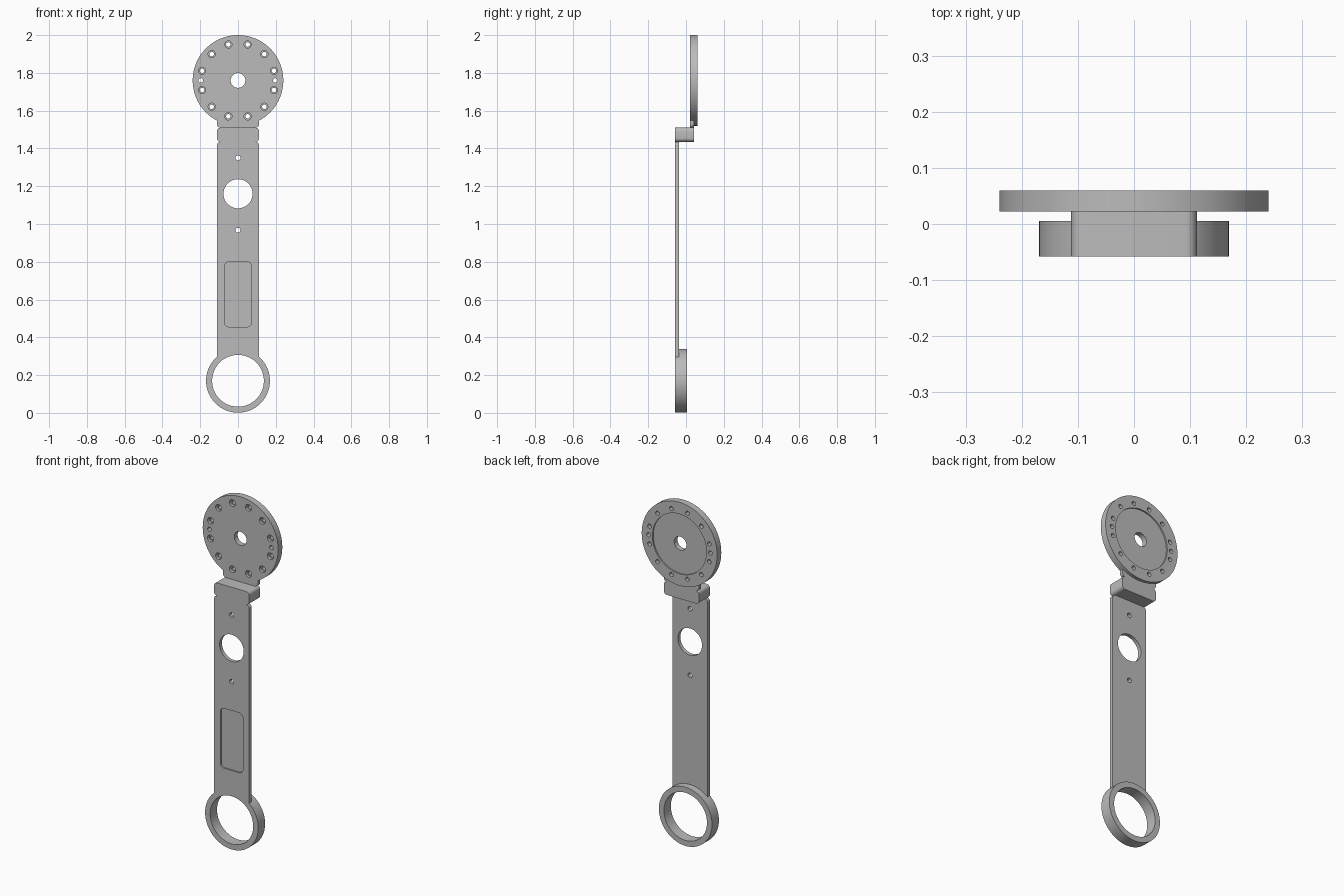
import bpy, bmesh
from math import sin, cos, pi, radians

if "Cube" in bpy.data.objects:
    bpy.data.objects.remove(bpy.data.objects["Cube"])

grey = bpy.data.materials.new("plain grey")
grey.use_nodes = True
grey.diffuse_color = (0.5, 0.5, 0.5, 1)
grey.node_tree.nodes["Principled BSDF"].inputs["Base Color"].default_value = (0.5, 0.5, 0.5, 1)

FRONT, BACK = -0.058, 0.06
DISC_Z, DISC_FRONT = 1.76, 0.022
RING_Z = 0.17
HALF = 0.112


def circle(x, z, r, n=32):
    return [(x + r * cos(2 * pi * i / n), z + r * sin(2 * pi * i / n)) for i in range(n)]


def rounded(half, z0, z1, r_low, r_high, steps=6):
    """Rectangle outline with separate bottom and top corner radii."""
    pts = []
    corners = [(1, z0, r_low, -90), (1, z1, r_high, 0), (-1, z1, r_high, 90), (-1, z0, r_low, 180)]
    for side, z, r, start in corners:
        if r == 0:
            pts.append((side * half, z))
            continue
        cx, cz = side * (half - r), z + (r if z == z0 else -r)
        for i in range(steps + 1):
            a = radians(start + 90 * i / steps)
            pts.append((cx + r * cos(a), cz + r * sin(a)))
    return pts


def prism(name, outlines, y0, y1):
    """Extrude flat outlines in the xz plane from y0 to y1."""
    bm = bmesh.new()
    for pts in outlines:
        face = bm.faces.new([bm.verts.new((x, y0, z)) for x, z in pts])
        ext = bmesh.ops.extrude_face_region(bm, geom=[face])
        for v in ext["geom"]:
            if isinstance(v, bmesh.types.BMVert):
                v.co.y = y1
    bmesh.ops.recalc_face_normals(bm, faces=bm.faces[:])
    mesh = bpy.data.meshes.new(name)
    bm.to_mesh(mesh)
    bm.free()
    mesh.materials.append(grey)
    obj = bpy.data.objects.new(name, mesh)
    bpy.context.collection.objects.link(obj)
    return obj


def select(obj):
    bpy.ops.object.select_all(action='DESELECT')
    obj.select_set(True)
    bpy.context.view_layer.objects.active = obj


def combine(obj, other, operation):
    other.hide_render = True
    mod = obj.modifiers.new("combine", 'BOOLEAN')
    mod.operation, mod.solver, mod.object = operation, 'EXACT', other
    select(obj)
    bpy.ops.object.modifier_apply(modifier=mod.name)
    bpy.data.objects.remove(other)


def cut(obj, outlines, y0, y1):
    combine(obj, prism("cutter", outlines, y0, y1), 'DIFFERENCE')


# Arm with the open ring at its foot
arm = prism("arm_with_ring", [rounded(HALF, RING_Z, 1.435, 0, 0.02)], FRONT, -0.036)
combine(arm, prism("ring", [circle(0, RING_Z, 0.169, 96)], FRONT, 0.005), 'UNION')
cut(arm, [circle(0, RING_Z, 0.137, 96)], -0.2, 0.2)
cut(arm, [circle(0, 1.16, 0.077, 64), circle(0, 1.35, 0.013), circle(0, 0.967, 0.013)], -0.2, 0.2)
cut(arm, [rounded(0.072, 0.455, 0.8, 0.025, 0.025)], -0.2, FRONT + 0.009)

# Offset step joining arm and disc
step = prism("step_block", [rounded(HALF, 1.435, 1.51, 0.02, 0.02)], FRONT, 0.042)

# Mounting disc with its neck
disc = prism("mounting_disc", [circle(0, DISC_Z, 0.24, 128)], DISC_FRONT, BACK)
combine(disc, prism("neck", [rounded(HALF, 1.51, 1.55, 0.02, 0)], DISC_FRONT, 0.042), 'UNION')
cut(disc, [circle(0, DISC_Z, 0.172, 96)], BACK - 0.008, 0.2)

# Bolt circle, side pin holes and centre bore
spots = [(0.197 * cos(radians(a)), DISC_Z + 0.197 * sin(radians(a))) for a in range(15, 360, 30)]
cut(disc, [circle(x, z, 0.019) for x, z in spots], -0.2, DISC_FRONT + 0.016)
spots += [(-0.197, DISC_Z), (0.197, DISC_Z)]
cut(disc, [circle(x, z, 0.012) for x, z in spots] + [circle(0, DISC_Z, 0.039, 48)], -0.2, 0.2)

for part in (arm, step, disc):
    select(part)
    bpy.ops.object.shade_smooth_by_angle(angle=radians(30))
